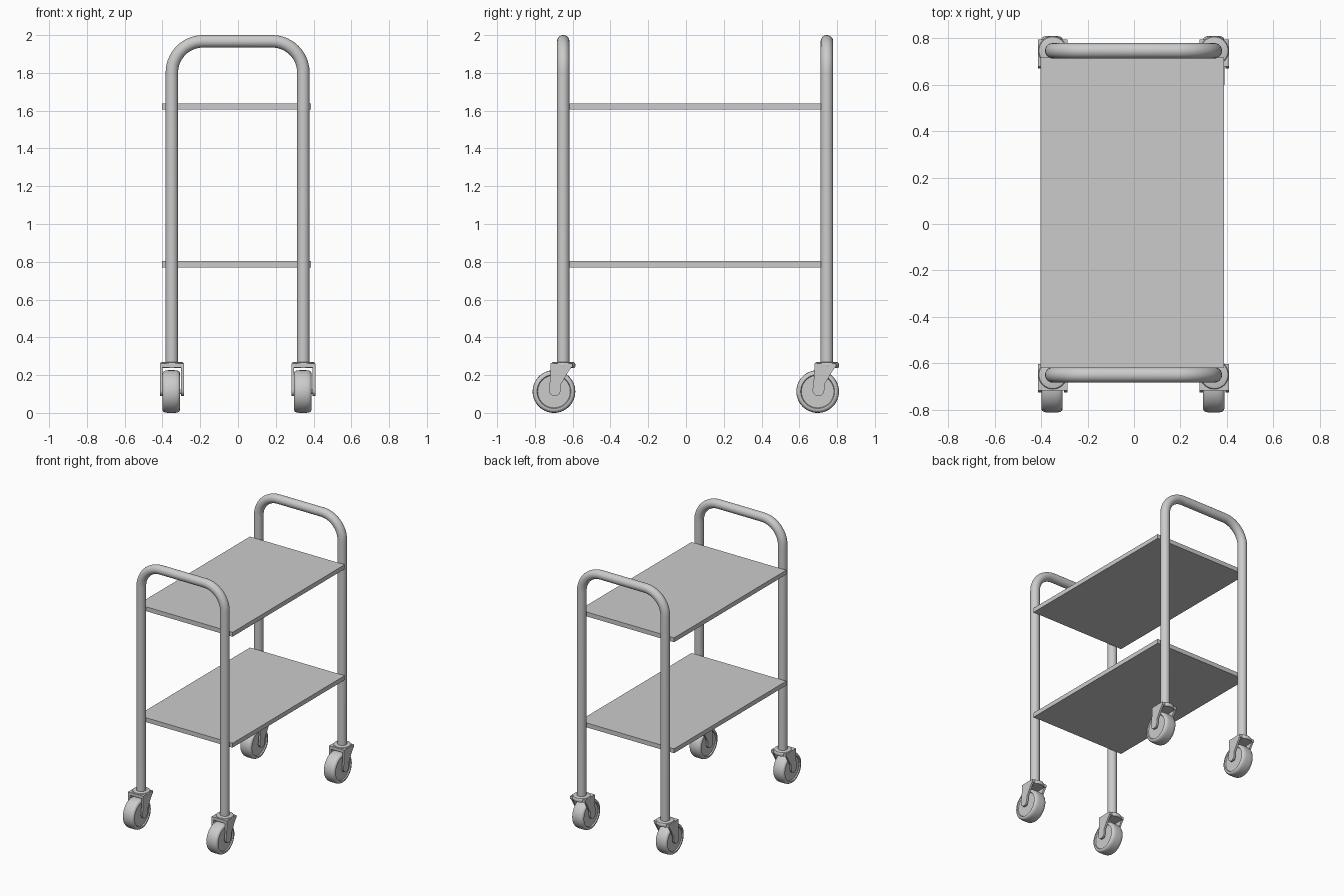
import bpy, bmesh, math
from mathutils import Matrix, Vector

if "Cube" in bpy.data.objects:
    bpy.data.objects.remove(bpy.data.objects["Cube"])

YF, YB = -0.65, 0.746          # front and back frame planes
XL, XR = -0.35, 0.346          # left and right posts


def finish(name, bm, smooth=True):
    bmesh.ops.remove_doubles(bm, verts=bm.verts, dist=1e-5)
    bmesh.ops.recalc_face_normals(bm, faces=bm.faces)
    me = bpy.data.meshes.new(name)
    bm.to_mesh(me)
    bm.free()
    ob = bpy.data.objects.new(name, me)
    bpy.context.collection.objects.link(ob)
    if smooth:
        bpy.ops.object.select_all(action='DESELECT')
        bpy.context.view_layer.objects.active = ob
        ob.select_set(True)
        bpy.ops.object.shade_smooth_by_angle(angle=math.radians(35))
    return ob


def lathe(name, profile, axis, centre, steps=48):
    # profile: (radius, height along the axis), spun all the way round
    bm = bmesh.new()
    pts = [Vector((r, 0, h)) if axis == 'Z' else Vector((h, 0, r)) for r, h in profile]
    vs = [bm.verts.new(p) for p in pts]
    es = [bm.edges.new(p) for p in zip(vs, vs[1:])]
    bmesh.ops.spin(bm, geom=vs + es, cent=(0, 0, 0), steps=steps, angle=math.tau,
                   axis=(0, 0, 1) if axis == 'Z' else (1, 0, 0))
    bmesh.ops.translate(bm, vec=centre, verts=bm.verts)
    return finish(name, bm)


def prism(bm, outline, x0, x1):
    # side outline in (y, z), extruded along x
    f = bm.faces.new([bm.verts.new((x0, y, z)) for y, z in outline])
    r = bmesh.ops.extrude_face_region(bm, geom=[f])
    bmesh.ops.translate(bm, vec=(x1 - x0, 0, 0),
                        verts=[v for v in r['geom'] if isinstance(v, bmesh.types.BMVert)])


def box(name, lo, hi):
    bm = bmesh.new()
    bmesh.ops.create_cube(bm, size=1)
    for v in bm.verts:
        v.co = [a + (c + 0.5) * (b - a) for a, b, c in zip(lo, hi, v.co)]
    return finish(name, bm, False)


# Bent tube frames
def frame(name, y, tube=0.033, bend=0.165, z0=0.262, z1=1.967, n=14, sides=32):
    path = [Vector((XL, y, z0))]
    for cx, a0 in ((XL + bend, math.pi), (XR - bend, math.pi / 2)):
        for i in range(n + 1):
            a = a0 - i / n * math.pi / 2
            path.append(Vector((cx + bend * math.cos(a), y, z1 - bend + bend * math.sin(a))))
    path.append(Vector((XR, y, z0)))
    bm = bmesh.new()
    rings = []
    for i, p in enumerate(path):
        t = (path[min(i + 1, len(path) - 1)] - path[max(i - 1, 0)]).normalized()
        if i in (0, 1, len(path) - 2, len(path) - 1):
            t = Vector((0, 0, 1 if i < 2 else -1))
        side = t.cross(Vector((0, 1, 0)))
        rings.append([bm.verts.new(p + tube * (side * math.cos(k * math.tau / sides)
                      + Vector((0, math.sin(k * math.tau / sides), 0)))) for k in range(sides)])
    for a, b in zip(rings, rings[1:]):
        for k in range(sides):
            j = (k + 1) % sides
            bm.faces.new((a[k], a[j], b[j], b[k]))
    bm.faces.new(rings[0])
    bm.faces.new(rings[-1])
    finish(name, bm)


frame("front_frame", YF)
frame("back_frame", YB)

# Shelves
for name, z in (("lower_shelf", 0.77), ("upper_shelf", 1.605)):
    box(name, (-0.402, YF + 0.032, z), (0.387, YB - 0.03, z + 0.033))


# Casters: wheel trails towards the front of each post
def caster(tag, x, y):
    wy, wz, R, w = y - 0.049, 0.113, 0.113, 0.046
    half = [(0, w - 0.008), (0.086, w - 0.008), (0.09, w), (0.098, w), (0.106, w - 0.004),
            (0.111, w - 0.013), (R, w - 0.028)]
    lathe(tag + "_wheel", half + [(r, -h) for r, h in reversed(half)], 'X', (x - 0.003, wy, wz), 56)
    lathe(tag + "_axle", [(0, -0.05), (0.012, -0.05), (0.012, 0.05), (0, 0.05)], 'X', (x, wy, wz), 20)
    # Swivel cap
    lathe(tag + "_swivel", [(0, 0.238), (0.06, 0.238), (0.064, 0.246), (0.064, 0.258),
                            (0.059, 0.267), (0.05, 0.27), (0, 0.27)], 'Z', (x, y, 0))
    # Fork legs, rounded round the axle
    outline = [(y + 0.048, 0.262), (y + 0.046, 0.245), (y + 0.025, 0.215),
               (y + 0.005, 0.18), (wy + 0.036, 0.15)]
    outline += [(wy + 0.004 + 0.031 * math.cos(a), 0.12 - 0.031 * math.sin(a))
                for a in (i * math.pi / 10 for i in range(11))]
    outline += [(y - 0.067, 0.2), (y - 0.067, 0.262)]
    bm = bmesh.new()
    for s in (-1, 1):
        prism(bm, outline, x + s * 0.049, x + s * 0.063)
    # Fork crown joining the legs
    prism(bm, [(y - 0.067, 0.24), (y + 0.048, 0.24), (y + 0.048, 0.262), (y - 0.067, 0.262)],
          x - 0.0625, x + 0.0625)
    finish(tag + "_fork", bm)


for ytag, y in (("front", YF), ("back", YB)):
    for xtag, x in (("left", XL), ("right", XR)):
        caster(f"{ytag}_{xtag}_caster", x, y)
